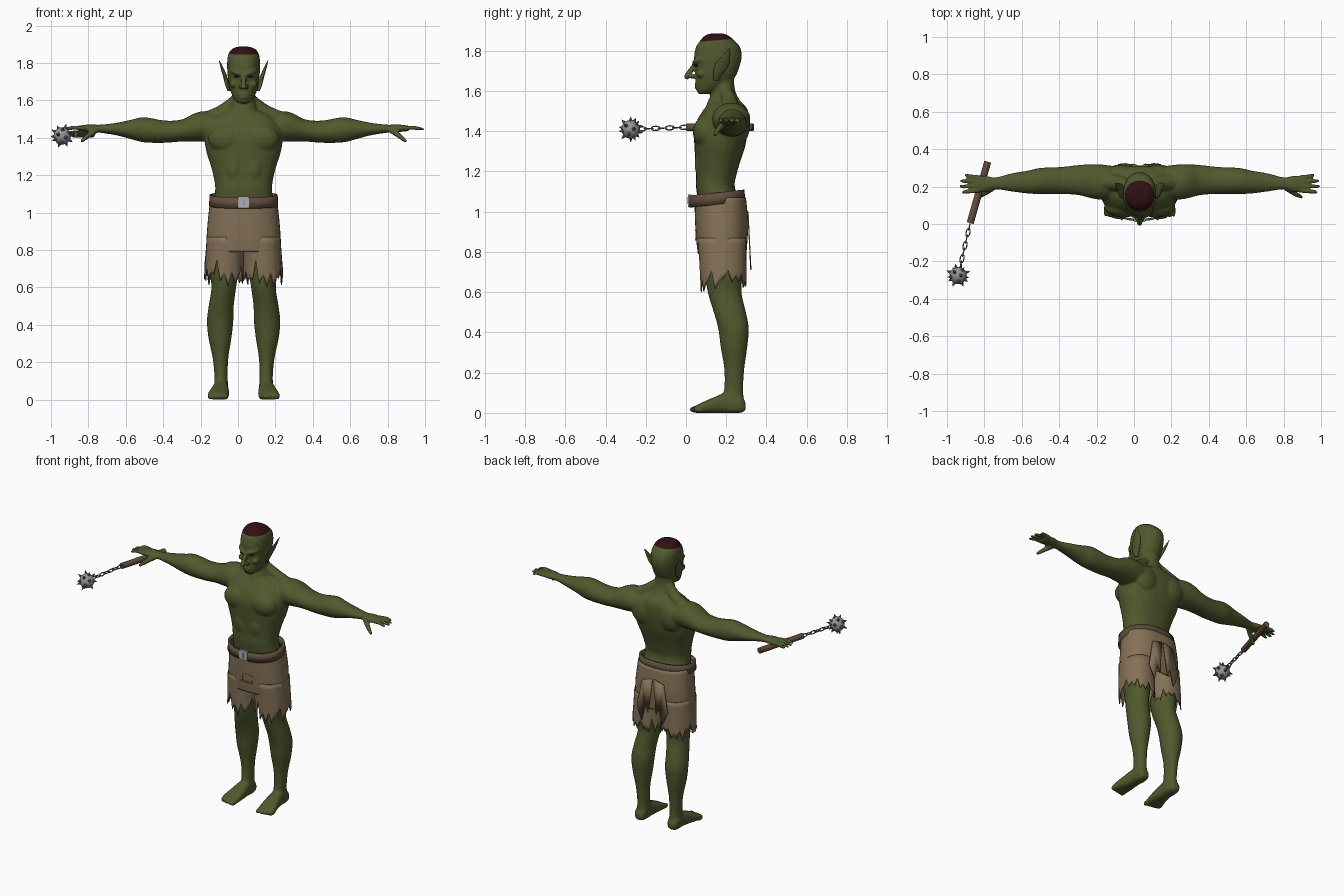
import bpy, bmesh, math, random
from mathutils import Vector, Matrix

if "Cube" in bpy.data.objects:
    bpy.data.objects.remove(bpy.data.objects["Cube"])

random.seed(4)
CX = 0.03  # centre line of the figure


def mat(name, r, g, b):
    m = bpy.data.materials.new(name)
    m.diffuse_color = (r, g, b, 1)
    m.use_nodes = True
    m.node_tree.nodes["Principled BSDF"].inputs["Base Color"].default_value = m.diffuse_color
    return m


SKIN = mat("green skin", 0.080, 0.100, 0.027)
HAIR = mat("dark red hair", 0.028, 0.005, 0.007)
CLOTH = mat("tan cloth", 0.235, 0.165, 0.095)
LEATHER = mat("brown leather", 0.120, 0.075, 0.048)
WOOD = mat("brown wood", 0.130, 0.070, 0.040)
STEEL = mat("pale steel", 0.42, 0.43, 0.47)
IRON = mat("grey iron", 0.30, 0.30, 0.32)
CHAIN = mat("dark iron", 0.16, 0.16, 0.17)
EYE = mat("dark eye", 0.02, 0.02, 0.012)


def ring(c, u, v, n=24, e=2.0):
    """Superellipse around c with half-axes u and v."""
    c, u, v, out = Vector(c), Vector(u), Vector(v), []
    for i in range(n):
        a = 2 * math.pi * i / n
        k, s = math.cos(a), math.sin(a)
        out.append(c + u * math.copysign(abs(k) ** (2 / e), k)
                   + v * math.copysign(abs(s) ** (2 / e), s))
    return out


def dense(rows, k=4):
    """Smooth in-between rows (Catmull-Rom)."""
    out = []
    for i in range(len(rows) - 1):
        p = [rows[max(0, min(len(rows) - 1, i + d))] for d in (-1, 0, 1, 2)]
        for j in range(k):
            t = j / k
            out.append([0.5 * (2 * b + (c - a) * t + (2 * a - 5 * b + 4 * c - d) * t * t
                               + (3 * b - a - 3 * c + d) * t ** 3) for a, b, c, d in zip(*p)])
    return out + [list(rows[-1])]


def loft(bm, rings, caps=True, closed=False):
    vs = [[bm.verts.new(p) for p in r] for r in rings]
    n = len(vs[0])
    for a, b in zip(vs, vs[1:] + ([vs[0]] if closed else [])):
        for i in range(n):
            bm.faces.new((a[i], a[(i + 1) % n], b[(i + 1) % n], b[i]))
    if caps and not closed:
        bm.faces.new(vs[0])
        bm.faces.new(vs[-1])


def upright(rows, s=1, e=2.0, n=28):
    """Rows (z, x0, x1, y0, y1), x measured out from the centre line."""
    return [ring((CX + s * (x0 + x1) / 2, (y0 + y1) / 2, z), ((x1 - x0) / 2, 0, 0),
                 (0, (y1 - y0) / 2, 0), n, e) for z, x0, x1, y0, y1 in rows]


def centred(rows):
    return [(z, -h, h, y0, y1) for z, y0, y1, h in rows]


def ball(bm, s, x, y, z, rx, ry, rz):
    m = Matrix.Translation((CX + s * x, y, z)) @ Matrix.Diagonal((rx, ry, rz, 1))
    bmesh.ops.create_uvsphere(bm, u_segments=20, v_segments=12, radius=1, matrix=m)


def tube(bm, s, pts, n=12):
    """Rounded tube through points (x, y, z, radius)."""
    rows = dense(pts, 3)
    P = [Vector((CX + s * r[0], r[1], r[2])) for r in rows]
    rings = []
    for i, p in enumerate(P):
        d = (P[min(i + 1, len(P) - 1)] - P[max(i - 1, 0)]).normalized()
        u = d.orthogonal().normalized() if i == 0 else (u - d * u.dot(d)).normalized()
        rings.append(ring(p, u * rows[i][3], d.cross(u) * rows[i][3], n))
    loft(bm, rings)
    for p in (pts[0], pts[-1]):
        ball(bm, s, *p[:3], p[3], p[3], p[3])


def finish(bm, name, m, angle=40):
    bmesh.ops.recalc_face_normals(bm, faces=bm.faces)
    me = bpy.data.meshes.new(name)
    bm.to_mesh(me)
    bm.free()
    ob = bpy.data.objects.new(name, me)
    bpy.context.collection.objects.link(ob)
    me.materials.append(m)
    bpy.ops.object.select_all(action='DESELECT')
    ob.select_set(True)
    bpy.context.view_layer.objects.active = ob
    bpy.ops.object.shade_smooth_by_angle(angle=math.radians(angle))
    return ob


def solidify(ob, t):
    md = ob.modifiers.new("thickness", 'SOLIDIFY')
    md.thickness, md.offset = t, 0


# ---- body: torso, neck, head
bm = bmesh.new()
loft(bm, upright(dense(centred([
    (0.86, .08, .28, .15), (1.02, .065, .275, .162), (1.12, .05, .243, .152), (1.18, .05, .25, .158),
    (1.25, .047, .27, .175), (1.32, .042, .293, .198), (1.40, .04, .308, .21), (1.46, .058, .312, .2),
    (1.51, .09, .305, .16), (1.545, .115, .275, .09)])), e=2.3))
loft(bm, upright(dense(centred([
    (1.48, .09, .30, .11), (1.54, .105, .275, .078), (1.60, .128, .245, .064), (1.67, .12, .238, .06)]))))
loft(bm, upright(dense(centred([
    (1.585, .062, .11, .028), (1.61, .05, .17, .052), (1.66, .047, .237, .074), (1.71, .045, .262, .083),
    (1.77, .04, .277, .088), (1.82, .05, .268, .087), (1.852, .072, .24, .08), (1.876, .095, .21, .06),
    (1.887, .13, .18, .03)])), e=2.15))
# nose, mouth
tube(bm, 1, [(0, .05, 1.735, .012), (0, .022, 1.70, .014), (0, .004, 1.672, .015)])
ball(bm, 1, 0, .052, 1.632, .03, .01, .007)
ball(bm, 1, 0, .052, 1.617, .026, .01, .007)
for s in (-1, 1):
    # face and torso muscles
    tube(bm, s, [(.012, .038, 1.738, .009), (.04, .046, 1.748, .011), (.065, .075, 1.757, .009)])
    ball(bm, s, .016, .03, 1.672, .013, .014, .011)
    ball(bm, s, .052, .075, 1.685, .022, .024, .018)
    ball(bm, s, .09, .09, 1.395, .1, .056, .075)
    ball(bm, s, .1, .272, 1.43, .085, .046, .09)
    ball(bm, s, .05, .075, 1.24, .05, .032, .08)
    tube(bm, s, [(.045, .2, 1.60, .03), (.115, .22, 1.535, .042), (.2, .225, 1.49, .05)])
    # arm and palm, rows (x, z0, z1, y0, y1)
    arm = dense([(.1, 1.39, 1.52, .14, .305), (.2, 1.38, 1.542, .13, .318), (.26, 1.38, 1.532, .138, .32),
                 (.33, 1.38, 1.498, .155, .315), (.42, 1.373, 1.492, .16, .305), (.53, 1.375, 1.51, .16, .3),
                 (.60, 1.392, 1.497, .163, .285), (.68, 1.413, 1.48, .173, .272), (.77, 1.427, 1.47, .185, .25),
                 (.82, 1.43, 1.472, .172, .258), (.88, 1.435, 1.465, .168, .26)])
    loft(bm, [ring((CX + s * x, (y0 + y1) / 2, (z0 + z1) / 2), (0, (y1 - y0) / 2, 0),
                   (0, 0, (z1 - z0) / 2), 24) for x, z0, z1, y0, y1 in arm])
    # fingers and thumb
    for y, tip, dy in ((.178, .945, -.008), (.203, .957, -.002), (.227, .953, .004), (.25, .93, .01)):
        tube(bm, s, [(.86, y, 1.452, .0115), (.91, y + dy * .6, 1.454, .011), (tip, y + dy, 1.446, .0085)])
    tube(bm, s, [(.79, .19, 1.44, .017), (.835, .16, 1.408, .014), (.865, .145, 1.382, .0095)])
    # leg
    loft(bm, upright(dense([
        (.9, .0, .175, .075, .285), (.7, .025, .182, .095, .282), (.6, .04, .172, .108, .276),
        (.5, .053, .187, .138, .298), (.42, .055, .196, .16, .312), (.33, .065, .188, .172, .305),
        (.22, .082, .165, .19, .29), (.12, .085, .156, .19, .284), (.06, .082, .16, .175, .288),
        (.012, .085, .16, .18, .285)]), s))
    # foot, rows (y, x0, x1, z0, z1), and toes
    foot = dense([(.297, .1, .145, .015, .05), (.27, .085, .16, 0, .085), (.2, .082, .165, 0, .1),
                  (.14, .078, .178, 0, .078), (.08, .078, .192, 0, .052), (.045, .082, .19, 0, .035)])
    loft(bm, [ring((CX + s * (a + b) / 2, y, (c + d) / 2), ((b - a) / 2, 0, 0),
                   (0, 0, (d - c) / 2), 24, 2.6) for y, a, b, c, d in foot])
    for i in range(5):
        ball(bm, s, .095 + .022 * i, .047 + .005 * i, .017, .013 - .001 * i, .03, .017)
body = finish(bm, "body", SKIN)
md = body.modifiers.new("merge", 'REMESH')
md.mode, md.voxel_size, md.use_smooth_shade = 'VOXEL', 0.0065, True
sm = body.modifiers.new("soften", 'SMOOTH')
sm.factor, sm.iterations = 0.5, 5
for name in ("merge", "soften"):
    bpy.ops.object.modifier_apply(modifier=name)
# hair: crown of the head above a clean cut
body.data.materials.clear()
body.data.materials.append(SKIN)
body.data.materials.append(HAIR)
bm = bmesh.new()
bm.from_mesh(body.data)
co, no = Vector((CX, .15, 1.852)), Vector((0, -.09, 1))
bmesh.ops.bisect_plane(bm, geom=bm.verts[:] + bm.edges[:] + bm.faces[:], plane_co=co, plane_no=no)
for f in bm.faces:
    f.material_index = int((f.calc_center_median() - co).dot(no) > 0)
    f.smooth = True
bm.to_mesh(body.data)
bm.free()

# ---- ears and eyes
for s, side in ((-1, "right"), (1, "left")):
    bm = bmesh.new()
    rows = dense([(1.65, .078, .15, .008, .008), (1.68, .086, .158, .012, .02), (1.73, .1, .178, .011, .032),
                  (1.77, .114, .198, .008, .02), (1.812, .13, .216, .002, .003)])
    loft(bm, [ring((CX + s * x, y, z), (rx, s * -rx, 0), (0, ry, 0), 16) for z, x, y, rx, ry in rows])
    finish(bm, side + "_ear", SKIN, 60)
    bm = bmesh.new()
    ball(bm, s, .036, .052, 1.727, .014, .012, .006)
    finish(bm, side + "_eye", EYE)

# ---- ragged shorts: seat and two torn legs
bm = bmesh.new()
loft(bm, upright(dense(centred([(1.07, .045, .295, .176), (.95, .048, .306, .189), (.85, .055, .302, .196),
                                (.79, .062, .297, .198)])), e=2.4, n=40), caps=False)
solidify(finish(bm, "shorts_seat", CLOTH), .006)
for s, side in ((-1, "right"), (1, "left")):
    bm = bmesh.new()
    n, N = 36, 7
    hem = [(.645, .70, .625, .66)[i % 4] + random.uniform(-.025, .03) for i in range(n)]
    hem[n * 3 // 4 + 1], hem[n * 3 // 4 - 2] = .60, .75
    top = upright([(.87, .004, .194, .062, .296)], s, 2.2, n)[0]
    low = upright([(.64, .0, .208, .075, .298)], s, 2.2, n)[0]
    rings = []
    for k in range(N + 1):
        t = k / N
        r = [a.lerp(b, t) for a, b in zip(top, low)]
        for p, h in zip(r, hem):
            p.z = .87 + (h - .87) * t
        rings.append(r)
    loft(bm, rings, caps=False)
    solidify(finish(bm, "shorts_leg_" + side, CLOTH), .006)
    # torn flap hanging at the back
    bm = bmesh.new()
    pts = [(.005, 1.0), (.08, .98), (.115, .80), (.075, .71), (.05, .82), (.03, .77)]
    bm.faces.new([bm.verts.new((CX + s * x, .308 + (1.0 - z) * .05, z)) for x, z in pts])
    solidify(finish(bm, "back_flap_" + side, CLOTH), .006)


def box(bm, x, y, z, sx, sy, sz):
    m = Matrix.Translation((CX + x, y, z)) @ Matrix.Diagonal((sx, sy, sz, 1))
    bmesh.ops.create_cube(bm, size=1, matrix=m)


# stitched patch on the front
bm = bmesh.new()
for d in (-1, 1):
    box(bm, d * .033, .056, .885, .009, .018, .055)
    box(bm, 0, .054, .885 + d * .023, .085, .018, .009)
finish(bm, "front_patch", CLOTH)

# ---- belt and buckle
bm = bmesh.new()
band = upright(centred([(1.036, .022, .288, .179), (1.095, .022, .285, .176)]), e=2.3, n=48)
for r in band:
    for p in r:
        p.z += (p.y - .155) * .11
loft(bm, band, caps=False)
solidify(finish(bm, "belt", LEATHER), .012)
bm = bmesh.new()
box(bm, 0, .019, 1.055, .06, .016, .062)
finish(bm, "buckle", STEEL)
bm = bmesh.new()
box(bm, 0, .01, 1.055, .008, .006, .034)
finish(bm, "buckle_pin", IRON)

# ---- flail: handle, chain, spiked ball
grip, end, hub = Vector((-.782, .333, 1.42)), Vector((-.876, .005, 1.42)), Vector((-.94, -.275, 1.41))
bm = bmesh.new()
d = (end - grip).normalized()
u = d.orthogonal().normalized()
loft(bm, [ring(p, u * .019, d.cross(u) * .019, 14) for p in (grip, end)])
finish(bm, "flail_handle", WOOD)
bm = bmesh.new()
d = (hub - end).normalized()
side, up = d.cross(Vector((0, 0, 1))).normalized(), Vector((0, 0, 1))
LINKS = 7
for i in range(LINKS):
    c = end.lerp(hub, (i + .45) / (LINKS + 1))
    w, h = (side, up) if i % 2 else (up, side)
    rings = []
    for p in ring((0, 0, 0), d * .022, w * .010, 16, 2.4):
        rings.append(ring(c + p, p.normalized() * .0038, h * .0038, 6))
    loft(bm, rings, closed=True)
finish(bm, "flail_chain", CHAIN)
bm = bmesh.new()
ball(bm, 1, hub.x - CX, hub.y, hub.z, .046, .046, .046)
finish(bm, "flail_ball", IRON)
bm = bmesh.new()
for i in range(18):
    z = 1 - (2 * i + 1) / 18
    a, r = i * 2.39996, math.sqrt(1 - z * z)
    v = Vector((r * math.cos(a), r * math.sin(a), z))
    m = Matrix.Translation(hub + v * .054) @ v.to_track_quat('Z', 'Y').to_matrix().to_4x4()
    bmesh.ops.create_cone(bm, cap_ends=True, segments=8, radius1=.011, radius2=.0005, depth=.026, matrix=m)
finish(bm, "flail_spikes", CHAIN)
